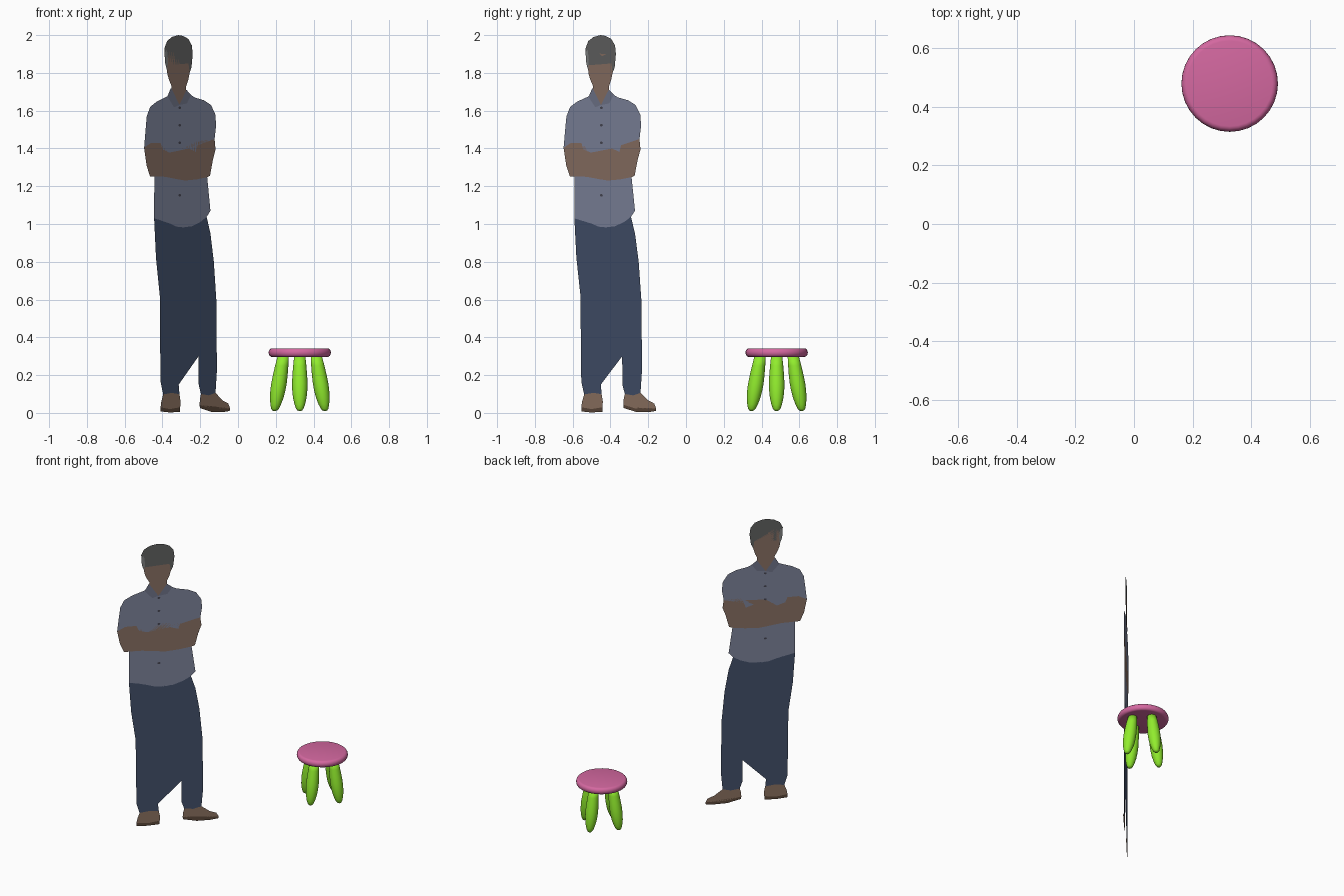
import bpy, bmesh, math
from mathutils import Vector

if "Cube" in bpy.data.objects:
    bpy.data.objects.remove(bpy.data.objects["Cube"])


def material(name, r, g, b):
    lin = [((c / 255 + 0.055) / 1.055) ** 2.4 for c in (r, g, b)]
    m = bpy.data.materials.new(name)
    m.diffuse_color = (*lin, 1)
    m.use_nodes = True
    m.node_tree.nodes["Principled BSDF"].inputs["Base Color"].default_value = m.diffuse_color
    return m


PINK = material("pink", 212, 104, 160)
GREEN = material("green", 145, 236, 45)
SKIN = material("skin", 138, 113, 100)
HAIR = material("hair", 98, 99, 98)
HAIR_LIGHT = material("light_hair", 128, 130, 130)
SHIRT = material("shirt", 127, 133, 157)
COLLAR = material("collar", 112, 117, 138)
PANTS = material("trousers", 67, 80, 107)
SHOE = material("shoe", 142, 116, 98)
SOLE = material("sole", 92, 72, 58)
BUTTON = material("button", 70, 70, 82)


def add_mesh(name, bm, mat):
    me = bpy.data.meshes.new(name)
    bm.to_mesh(me)
    bm.free()
    ob = bpy.data.objects.new(name, me)
    bpy.context.collection.objects.link(ob)
    me.materials.append(mat)
    return ob


# ---- flat standing figure: outlines in centimetres (x, z), turned onto a diagonal plane
def on_plane(x, z, off=0.0):
    x = x / 100
    y = -0.648 + (x + 0.497) * 1.077
    return Vector((x + off * 0.73, y - off * 0.68, z / 100))


def cutout(name, pts, mat, off=0.0):
    bm = bmesh.new()
    bm.faces.new([bm.verts.new(on_plane(x, z, off)) for x, z in pts])
    bmesh.ops.triangulate(bm, faces=bm.faces[:])
    return add_mesh(name, bm, mat)


# head
hairline = [(-37.9, 184), (-37.4, 190.5), (-35.6, 193.3), (-32.5, 194.2), (-29.2, 193.2),
            (-27.0, 190.5), (-26.2, 185), (-25.6, 180)]
hair_top = [(-24.6, 183), (-24.0, 190), (-24.4, 194.5), (-26.3, 198), (-29.2, 199.6),
            (-31.6, 200), (-35, 199), (-37.6, 196.8), (-38.9, 193), (-38.7, 187)]
cutout("hair", hairline + hair_top, HAIR)
collar_l = [(-35.6, 169.5), (-33.5, 166), (-31.2, 163)]
collar_r = [(-31.2, 163), (-28.8, 166.3), (-27.4, 170)]
cutout("head_and_neck", hairline + [(-26.4, 176), (-27.4, 173), *collar_r[::-1],
       *collar_l[1::-1], (-35.2, 173), (-36.6, 176.5), (-37.4, 179.5)], SKIN)
for off in (-0.002, 0.002):
    cutout("side_hair", [(-38.8, 191), (-37.7, 192.2), (-37.2, 187), (-37.5, 181.5),
                         (-38.4, 185)], HAIR_LIGHT, off)

# shirt, split along the button line, around the folded arms
cuff_l = [(-49.7, 140.3), (-46, 143), (-42.2, 144.9), (-41, 143), (-40, 139.5)]
sleeve_top = [(-40, 139.5), (-36.3, 137.8), (-31.5, 138.8)]
sleeve_top_r = [(-31.5, 138.8), (-26, 140), (-22.3, 138.2)]
cuff_r = [(-22.3, 138.2), (-21.6, 142), (-20.6, 145), (-16, 145.5), (-12.4, 145)]
cutout("shirt_left_chest", cuff_l + sleeve_top[1:] + [(-31.2, 163), (-35.6, 169.5),
       (-37.5, 167.5), (-43, 164.8), (-46.5, 162), (-48.3, 157), (-49, 149)], SHIRT)
cutout("shirt_right_chest", sleeve_top_r + cuff_r[1:] + [(-11.6, 152), (-12, 158),
       (-14.3, 163), (-18, 165.5), (-23, 167), (-27.4, 170), (-31.2, 163)], SHIRT)
arm_low = [(-44.3, 125.3), (-38.5, 125), (-32, 123.7), (-28, 123), (-22, 123.6), (-16.3, 124.8)]
cutout("folded_arms", cuff_l + sleeve_top[1:] + sleeve_top_r[1:] + cuff_r[1:] +
       [(-11.9, 139.5), (-13.3, 134), (-14.8, 125.6)] + arm_low[::-1] +
       [(-46.6, 125.2), (-48.4, 131)], SKIN)
hem = [(-44.4, 103), (-41, 102.3), (-36, 100.2), (-32.5, 98.6), (-29, 98.2), (-24.5, 98.8),
       (-20, 101), (-16.6, 103.8)]
cutout("shirt_lower", arm_low + [(-16, 116), (-14.6, 107)] + hem[::-1] + [(-44, 114)], SHIRT)
for off in (-0.002, 0.002):
    cutout("collar_left", [(-35.4, 172), (-31.2, 163), (-34, 161.8), (-37.3, 167.3)], COLLAR, off)
    cutout("collar_right", [(-27.4, 171), (-31.2, 163), (-27.2, 163.8), (-25, 168.3)], COLLAR, off)
    for z in (161.5, 152.3, 143, 115.2):
        cutout("button", [(-31 + 0.7 * math.cos(a * math.pi / 4),
                           z + 0.7 * math.sin(a * math.pi / 4)) for a in range(8)], BUTTON, off)

# trousers
ankle_l = [(-39.6, 9.8), (-35, 10.6), (-31, 9.9)]
ankle_r = [(-19.6, 10), (-15.5, 9.3), (-11.9, 10.6)]
cutout("trousers", hem + [(-14.6, 95), (-12.8, 80), (-11.5, 60), (-11.3, 42), (-11.2, 22)] +
       ankle_r[::-1] + [(-20.8, 15), (-20.9, 30), (-21.5, 45), (-22.8, 58), (-25.3, 71),
       (-28.9, 84.5), (-30.4, 70), (-31, 55), (-31, 38), (-30.4, 22), (-31.4, 15)] +
       ankle_l[::-1] + [(-39.4, 15), (-41, 16.5), (-41.2, 35), (-41.4, 62), (-43.4, 82)], PANTS)

# shoes and soles
sole_l = [(-41, 3), (-36, 2), (-30.6, 3)]
sole_r = [(-20.3, 4.3), (-14, 2.2), (-4.2, 2.4)]
cutout("left_shoe", ankle_l + [(-30.4, 6)] + sole_l[::-1] + [(-40.6, 6)], SHOE)
cutout("left_sole", sole_l + [(-30.7, 0.6), (-36, 0.2), (-41, 0.8)], SOLE)
cutout("right_shoe", ankle_r + [(-8.5, 6.8), (-5.2, 5)] + sole_r[::-1] + [(-20.2, 7)], SHOE)
cutout("right_sole", sole_r + [(-4.4, 1), (-8, 0.4), (-14, 0.5), (-20.2, 2.6)], SOLE)


# ---- round stool
def lathe(name, profile, mat, base, top, steps=32):
    """Spin (radius, height) around z, then shear the axis from base to top."""
    bm = bmesh.new()
    vs = [bm.verts.new((r, 0, z)) for r, z in profile]
    es = [bm.edges.new(p) for p in zip(vs, vs[1:])]
    bmesh.ops.spin(bm, geom=vs + es, axis=(0, 0, 1), cent=(0, 0, 0),
                   angle=math.tau, steps=steps)
    bmesh.ops.remove_doubles(bm, verts=bm.verts[:], dist=1e-5)
    bmesh.ops.recalc_face_normals(bm, faces=bm.faces[:])
    height = profile[-1][1] - profile[0][1]
    for v in bm.verts:
        p = base.lerp(top, (v.co.z - profile[0][1]) / height)
        v.co.x += p.x
        v.co.y += p.y
    for f in bm.faces:
        f.smooth = True
    return add_mesh(name, bm, mat)


centre = Vector((0.327, 0.48, 0))
rim = [(0.146 + 0.019 * math.cos(a), 0.319 + 0.023 * math.sin(a))
       for a in [math.radians(-90 + 22.5 * i) for i in range(9)]]
lathe("seat", [(0, 0.296)] + rim + [(0, 0.342)], PINK, centre, centre)

# four splayed, bulging legs
leg = [(0, 0.01), (0.012, 0.012), (0.02, 0.022), (0.028, 0.045), (0.036, 0.08), (0.04, 0.12),
       (0.041, 0.155), (0.039, 0.2), (0.035, 0.25), (0.03, 0.296), (0, 0.298)]
for i, name in enumerate(("right_leg", "back_leg", "left_leg", "front_leg")):
    d = Vector((math.cos(i * math.pi / 2), math.sin(i * math.pi / 2), 0))
    lathe(name, leg, GREEN, centre + d * 0.133, centre + d * 0.088, 24)
